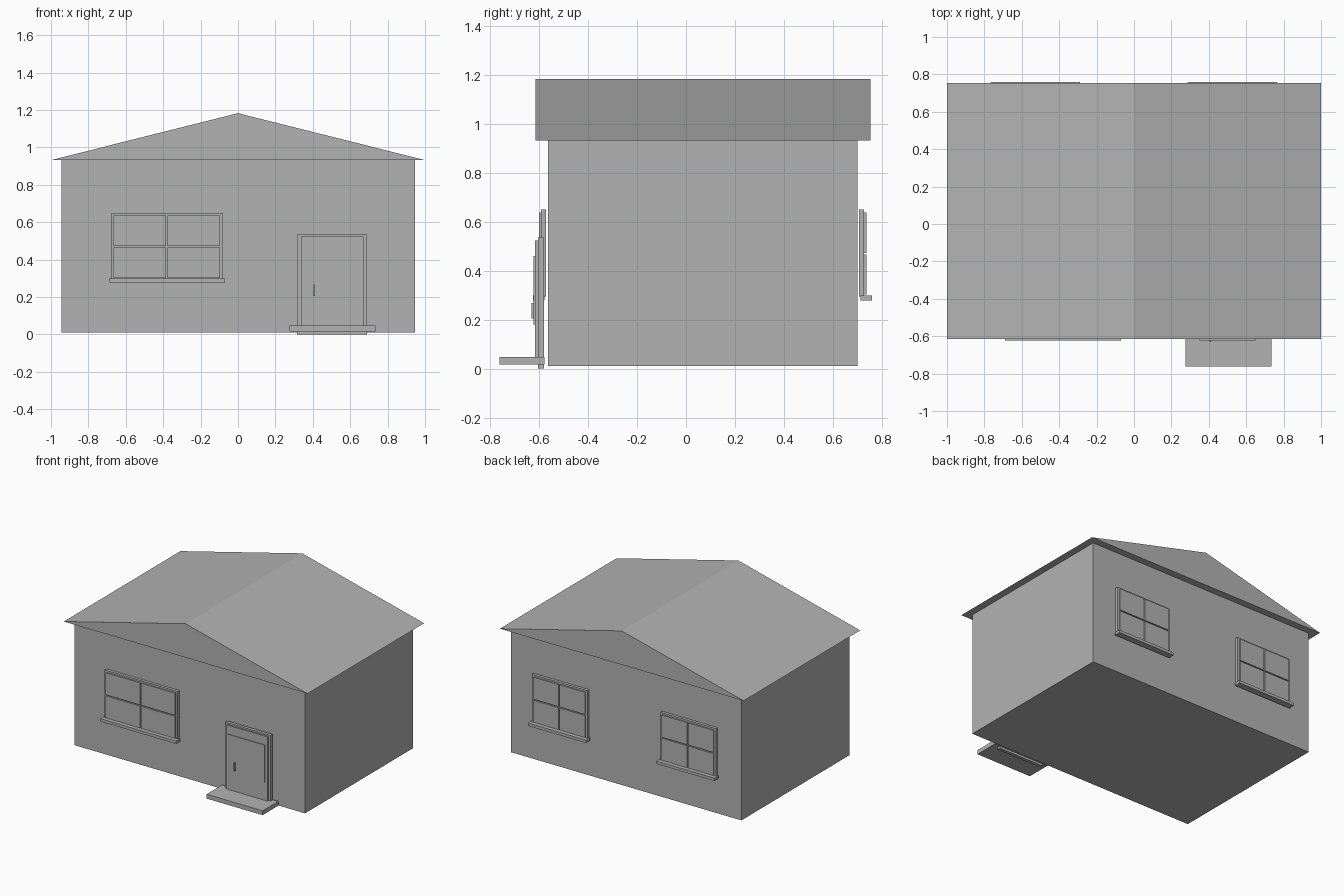
import bpy
import bmesh

cube = bpy.data.objects.get("Cube")
if cube:
    bpy.data.objects.remove(cube, do_unlink=True)

grey = bpy.data.materials.new("plain_grey")
grey.use_nodes = True
grey.diffuse_color = (0.45, 0.45, 0.45, 1)
grey.node_tree.nodes["Principled BSDF"].inputs["Base Color"].default_value = grey.diffuse_color


def prism(name, profile, y0, y1):
    """Extrude an outline in x and z from y0 to y1."""
    bm = bmesh.new()
    face = bm.faces.new([bm.verts.new((x, y0, z)) for x, z in profile])
    new = bmesh.ops.extrude_face_region(bm, geom=[face])["geom"]
    moved = [v for v in new if isinstance(v, bmesh.types.BMVert)]
    bmesh.ops.translate(bm, verts=moved, vec=(0, y1 - y0, 0))
    bmesh.ops.recalc_face_normals(bm, faces=bm.faces)
    mesh = bpy.data.meshes.new(name)
    bm.to_mesh(mesh)
    bm.free()
    mesh.materials.append(grey)
    obj = bpy.data.objects.new(name, mesh)
    bpy.context.collection.objects.link(obj)
    return obj


def box(name, x, y, z):
    """Box from its (low, high) extents along each axis."""
    return prism(name, [(x[0], z[0]), (x[1], z[0]), (x[1], z[1]), (x[0], z[1])], *y)


def window(name, cx, half, wall_y, side):
    """Backing slab, four raised panes and a sill; side is the outward y sign."""
    def depth(near, far):
        return sorted((wall_y + side * near, wall_y + side * far))

    box(name + "_frame", (cx - half, cx + half), depth(0.007, 0.028), (0.295, 0.65))
    box(name + "_sill", (cx - half - 0.01, cx + half + 0.01), depth(0.013, 0.06), (0.277, 0.298))
    gap, edge, mid = 0.004, half - 0.015, 0.469
    for i, xs in enumerate(((cx - edge, cx - gap), (cx + gap, cx + edge))):
        for j, zs in enumerate(((0.302, mid - gap), (mid + gap, 0.637))):
            box(f"{name}_pane_{i}{j}", xs, depth(0.028, 0.037), zs)


# House body and overhanging gable roof
front, back, eaves = -0.564, 0.70, 0.932
box("walls", (-0.945, 0.945), (front, back), (0.01, eaves))
prism("roof", [(-1, eaves), (1, eaves), (0, 1.183)], -0.614, 0.753)

# Windows
window("front_window", -0.38, 0.30, front, -1)
for label, cx in (("left", 0.527), ("right", -0.527)):
    window("back_window_" + label, cx, 0.228, back, 1)

# Door with frame, raised panel, handle and step
box("door_frame", (0.316, 0.69), (-0.604, -0.58), (0, 0.535))
box("door", (0.337, 0.672), (-0.616, -0.604), (0.02, 0.524))
box("door_panel", (0.35, 0.652), (-0.622, -0.616), (0.18, 0.46))
box("door_handle", (0.404, 0.413), (-0.632, -0.616), (0.205, 0.267))
box("door_step", (0.275, 0.735), (-0.761, -0.577), (0.016, 0.048))
